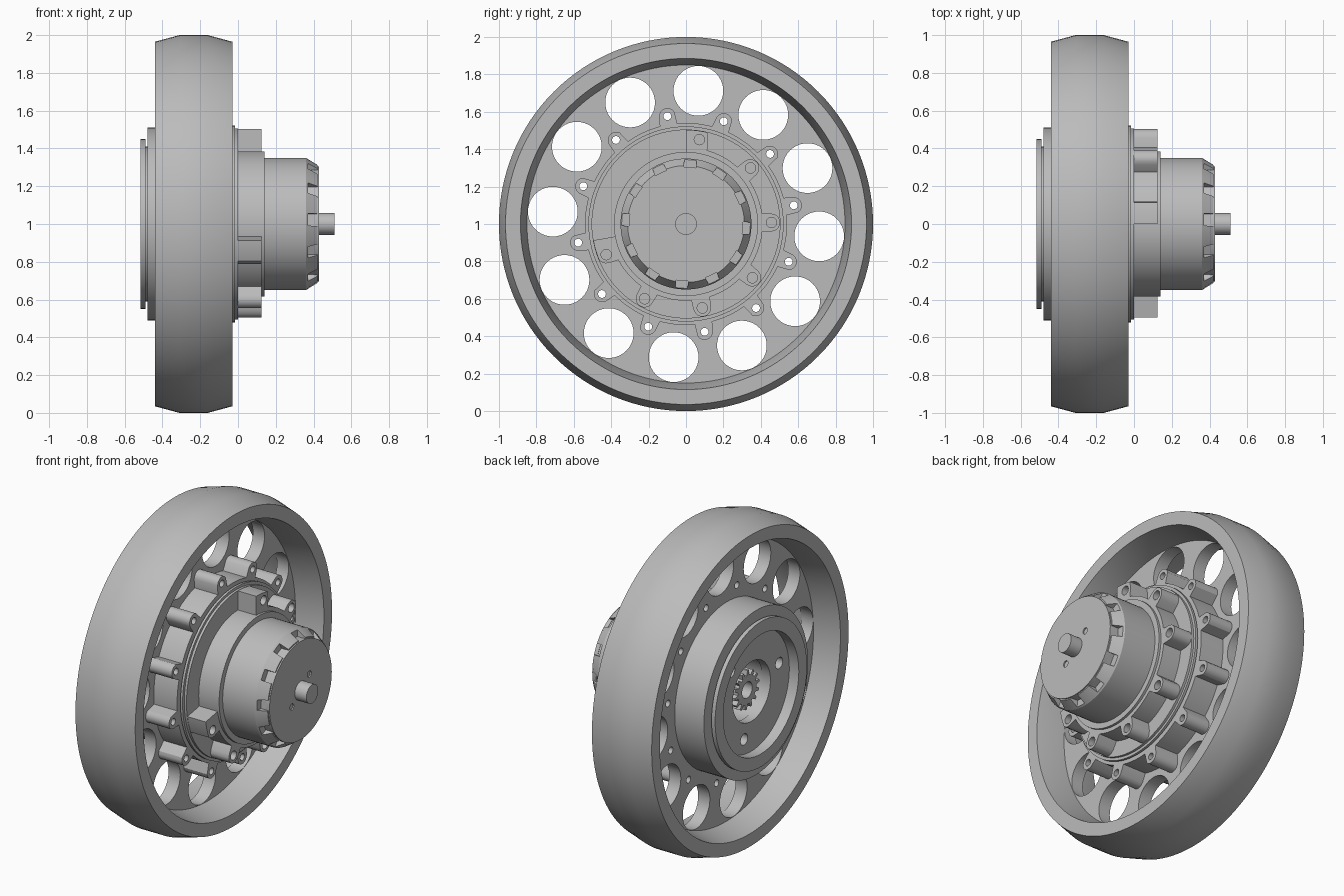
import bpy, bmesh
from math import sin, cos, pi, radians, sqrt
from mathutils import Matrix

cube = bpy.data.objects.get("Cube")
if cube:
    bpy.data.objects.remove(cube)

grey = bpy.data.materials.new("plain_grey")
grey.use_nodes = True
GREY = (0.5, 0.5, 0.5, 1)
grey.diffuse_color = GREY
grey.node_tree.nodes["Principled BSDF"].inputs["Base Color"].default_value = GREY

# Turns flat (u, v) outlines with depth w into (y, z) outlines with depth x
TO_AXLE = Matrix(((0, 0, 1, 0), (1, 0, 0, 0), (0, 1, 0, 1), (0, 0, 0, 1)))


def finish(name, bm):
    bmesh.ops.remove_doubles(bm, verts=bm.verts, dist=1e-5)
    bmesh.ops.dissolve_degenerate(bm, edges=bm.edges, dist=1e-6)
    bmesh.ops.recalc_face_normals(bm, faces=bm.faces)
    mesh = bpy.data.meshes.new(name)
    bm.to_mesh(mesh)
    bm.free()
    mesh.materials.append(grey)
    obj = bpy.data.objects.new(name, mesh)
    bpy.context.collection.objects.link(obj)
    smooth(obj)
    return obj


def smooth(obj):
    bpy.ops.object.select_all(action='DESELECT')
    obj.select_set(True)
    bpy.context.view_layer.objects.active = obj
    bpy.ops.object.shade_smooth_by_angle(angle=radians(28))


def lathe(name, profile, segs=96):
    """Revolve a closed (x, radius) profile around the axle."""
    bm = bmesh.new()
    rings = []
    for i in range(segs):
        a = 2 * pi * i / segs
        rings.append([bm.verts.new((x, r * cos(a), 1 + r * sin(a))) for x, r in profile])
    n = len(profile)
    for i in range(segs):
        here, there = rings[i], rings[(i + 1) % segs]
        for j in range(n):
            k = (j + 1) % n
            if profile[j][1] or profile[k][1]:
                bm.faces.new((here[j], here[k], there[k], there[j]))
    return finish(name, bm)


def polar(r, deg):
    return r * cos(radians(deg)), r * sin(radians(deg))


def circle(r, segs=24, centre=(0, 0)):
    return [(centre[0] + r * cos(2 * pi * i / segs), centre[1] + r * sin(2 * pi * i / segs))
            for i in range(segs)]


def holes(r, ring, angles, segs=16):
    return [circle(r, segs, polar(ring, a)) for a in angles]


def lobe_radius(deg, base, ring, size, angles):
    """Radius of a disc with round ears sitting on it."""
    best = base
    for a in angles:
        d = radians((deg - a + 180) % 360 - 180)
        gap = size ** 2 - (ring * sin(d)) ** 2
        if abs(d) < 1 and gap > 0:
            best = max(best, ring * cos(d) + sqrt(gap))
    return best


def plate(name, outlines, x0, x1):
    """Extrude filled outlines, with holes, along the axle."""
    curve = bpy.data.curves.new(name, 'CURVE')
    curve.dimensions = '2D'
    curve.fill_mode = 'BOTH'
    curve.extrude = (x1 - x0) / 2
    for pts in outlines:
        spline = curve.splines.new('POLY')
        spline.points.add(len(pts) - 1)
        for p, (u, v) in zip(spline.points, pts):
            p.co = (u, v, 0, 1)
        spline.use_cyclic_u = True
    temp = bpy.data.objects.new(name + "_outline", curve)
    bpy.context.collection.objects.link(temp)
    deps = bpy.context.evaluated_depsgraph_get()
    mesh = bpy.data.meshes.new_from_object(temp.evaluated_get(deps))
    bm = bmesh.new()
    bm.from_mesh(mesh)
    bpy.data.objects.remove(temp)
    bpy.data.meshes.remove(mesh)
    bm.transform(Matrix.Translation(((x0 + x1) / 2, 0, 0)) @ TO_AXLE)
    return finish(name, bm)


# Tyre with crowned tread and tapered inner rim
lathe("tyre", [(-.44, .965), (-.31, 1), (-.16, 1), (-.03, .965),
               (-.03, .885), (-.2, .85), (-.28, .85), (-.44, .885)], 128)

# Wheel web with twelve lightening holes and twelve bolt holes
big = [84.7 + 30 * i for i in range(12)]
bolts = [9.8 + 30 * i for i in range(12)]
plate("wheel_web", [circle(.865, 96), circle(.45, 64)]
      + holes(.133, .715, big, 40) + holes(.021, .585, bolts), -.28, -.2)

# Scalloped bolt flange
scallop = [polar(lobe_radius(a, .54, .583, .045, bolts), a) for a in range(360)]
plate("bolt_flange", [scallop, circle(.49, 96)] + holes(.021, .585, bolts), -.21, -.04)

# Rear hub with groove and recess
lathe("rear_hub", [(-.22, .19), (-.22, .51), (-.48, .51), (-.48, .41), (-.49, .41),
                   (-.49, .45), (-.515, .45), (-.515, .37), (-.4, .37), (-.4, .19)])
plate("rear_hub_floor", [circle(.375, 64), circle(.185, 48)]
      + holes(.035, .28, (45, 165, 285)), -.45, -.395)

# Toothed pinion inside the hub
teeth = 14
gear = []
for i in range(teeth):
    for step, r in ((0, .09), (.4, .09), (.55, .12), (.85, .12)):
        gear.append(polar(r, 360 * (i + step) / teeth))
plate("pinion", [gear, circle(.05)], -.42, -.2)

# Gearbox plate and motor seat
lathe("gearbox", [(-.215, 0), (-.215, .5), (-.03, .5), (-.03, .522), (-.015, .522),
                  (-.015, .505), (0, .505), (0, .385), (.14, .385), (.14, 0)])

# Partial mounting bracket with screw bosses and square ends
screws = [81 - 40 * i for i in range(7)]


def bracket_radius(a):
    if a >= 77 or a <= -157:
        return .503
    return lobe_radius(a, .41, .455, .048, screws)


bracket = [polar(bracket_radius(a), a) for a in range(-170, 91)]
bracket += [polar(.37, a) for a in range(90, -171, -4)]
plate("mounting_bracket", [bracket] + holes(.028, .457, screws), -.005, .125)

# Motor can with chamfered, slotted nose
motor = lathe("motor", [(.1, 0), (.1, .35), (.36, .35), (.422, .312), (.422, 0)])
bm = bmesh.new()
for i in range(12):
    turn = Matrix.Translation((0, 0, 1)) @ Matrix.Rotation(radians(-4 + 30 * i), 4, 'X')
    box = Matrix.Translation((.415, 0, .352)) @ Matrix.Diagonal((.09, .065, .1, 1))
    bmesh.ops.create_cube(bm, size=1, matrix=turn @ box)
cutter = finish("slot_cutter", bm)
cutter.hide_render = True
cut = motor.modifiers.new("slots", 'BOOLEAN')
cut.operation = 'DIFFERENCE'
cut.solver = 'EXACT'
cut.object = cutter
bpy.context.view_layer.objects.active = motor
bpy.ops.object.modifier_apply(modifier=cut.name)
bpy.data.objects.remove(cutter)
smooth(motor)

# Motor end cap and output shaft
plate("motor_end_cap", [circle(.305, 72)] + holes(.02, .11, (39, 219)), .405, .43)
lathe("output_shaft", [(.4, 0), (.4, .058), (.51, .058), (.51, 0)], 32)
